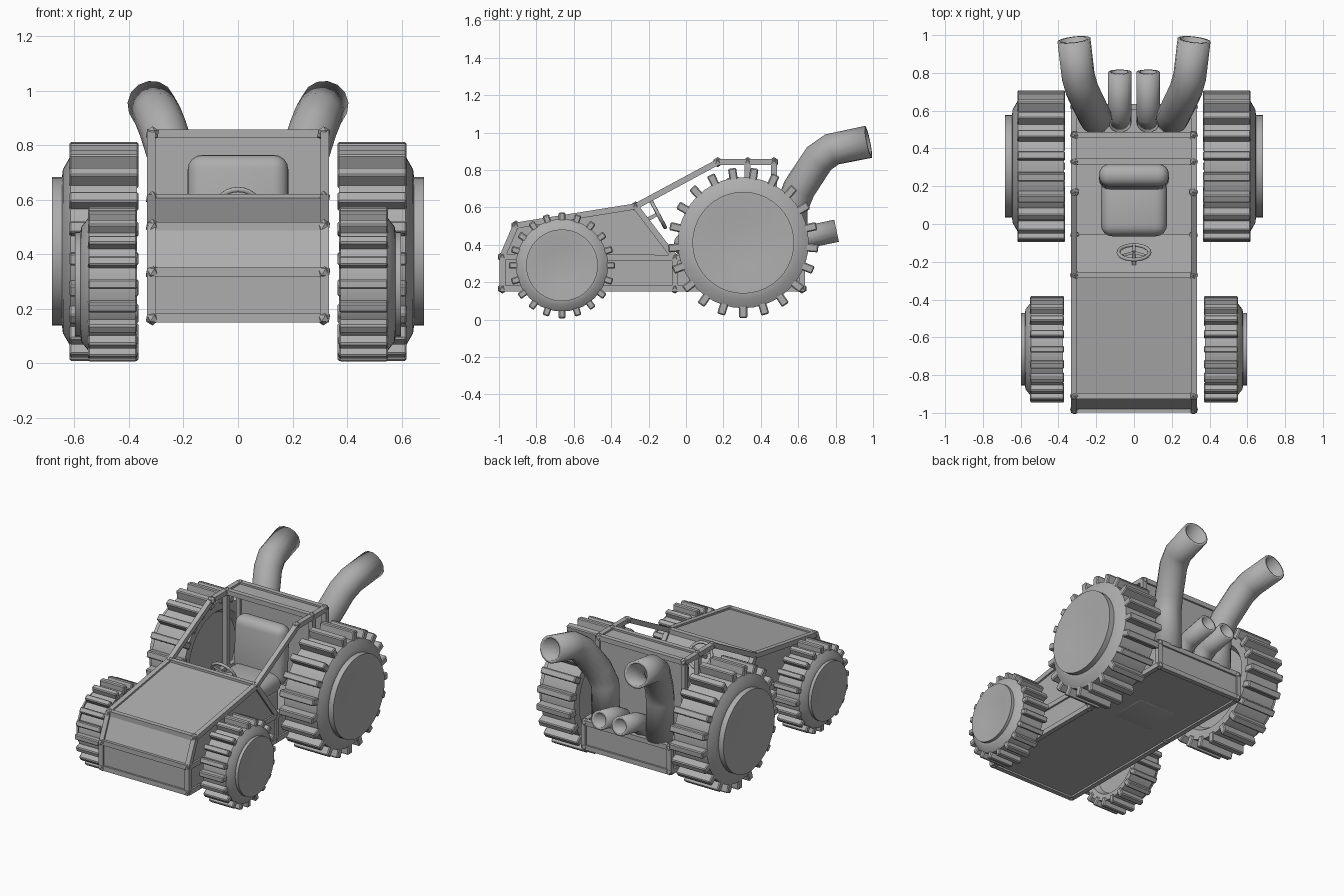
import bpy, bmesh, math
from mathutils import Vector, Matrix

if "Cube" in bpy.data.objects:
    bpy.data.objects.remove(bpy.data.objects["Cube"])

grey = bpy.data.materials.new("grey_metal")
grey.diffuse_color = (0.42, 0.42, 0.42, 1)
grey.use_nodes = True
grey.node_tree.nodes["Principled BSDF"].inputs["Base Color"].default_value = grey.diffuse_color


def finish(name, bm, smooth=True):
    bmesh.ops.recalc_face_normals(bm, faces=bm.faces[:])
    me = bpy.data.meshes.new(name)
    bm.to_mesh(me)
    bm.free()
    ob = bpy.data.objects.new(name, me)
    bpy.context.collection.objects.link(ob)
    me.materials.append(grey)
    if smooth:
        bpy.ops.object.select_all(action='DESELECT')
        ob.select_set(True)
        bpy.context.view_layer.objects.active = ob
        bpy.ops.object.shade_smooth_by_angle(angle=math.radians(35))
    return ob


def add_bar(bm, a, b, w=0.032):
    a, b = Vector(a), Vector(b)
    d = b - a
    up = Vector((1, 0, 0)) if abs(d.x) < 0.5 * d.length else Vector((0, 0, 1))
    z = d.normalized()
    x = (up - z * up.dot(z)).normalized()
    rot = Matrix((x, z.cross(x), z)).transposed().to_4x4()
    m = Matrix.Translation((a + b) / 2) @ rot @ Matrix.Diagonal((w, w, d.length + w * 0.5, 1))
    bmesh.ops.create_cube(bm, size=1, matrix=m)


# Tubular frame: side outline points (y, z), mirrored left and right
W = 0.318
P = dict(low_front=(-.982, .166), nose=(-.982, .335), hood_front=(-.91, .503),
         hood_back=(-.27, .605), roof_front=(.17, .842), roof_mid=(.33, .842),
         roof_back=(.47, .842), deck_front=(.47, .33), deck_back=(.62, .33),
         low_back=(.62, .166), mid=(-.06, .33), low_mid=(-.06, .166),
         front_mid=(-.42, .33), low_front_mid=(-.42, .166), seat_post=(.33, .33))
side_bars = ["low_front nose", "nose hood_front", "hood_front hood_back",
             "hood_back roof_front", "roof_front roof_back", "roof_back deck_front",
             "deck_front deck_back", "deck_back low_back", "low_back low_front",
             "hood_back mid", "mid low_mid", "nose mid", "mid deck_front",
             "roof_mid seat_post"]
cross = ["low_front", "nose", "hood_front", "hood_back", "roof_mid", "roof_back",
         "deck_back", "low_back", "deck_front"]
bm = bmesh.new()
for s in (-1, 1):
    for pair in side_bars:
        a, b = pair.split()
        add_bar(bm, (s * W, *P[a]), (s * W, *P[b]))
for k in cross:
    add_bar(bm, (-W, *P[k]), (W, *P[k]))
finish("frame_bars", bm, False)

# Corner joints of the frame
bm = bmesh.new()
for s in (-1, 1):
    for k in cross + ["roof_front", "mid", "low_mid"]:
        bmesh.ops.create_icosphere(bm, subdivisions=1, radius=0.027,
                                   matrix=Matrix.Translation((s * (W - .004), *P[k])))
finish("frame_joints", bm, False)


def panel(name, pts):
    bm = bmesh.new()
    bm.faces.new([bm.verts.new(p) for p in pts])
    ob = finish(name, bm, False)
    ob.modifiers.new("thickness", 'SOLIDIFY').thickness = 0.008
    ob.modifiers["thickness"].offset = 0


# Panels spanning the width between two outline points
for name, a, b in [("nose_panel", "low_front", "nose"), ("grille_panel", "nose", "hood_front"),
                   ("hood_panel", "hood_front", "hood_back"), ("firewall", "hood_back", "mid"),
                   ("floor", "low_front", "low_back"), ("roof_panel", "roof_mid", "roof_back"),
                   ("back_wall", "roof_back", "deck_front"), ("deck", "deck_front", "deck_back"),
                   ("tail_panel", "deck_back", "low_back")]:
    panel(name, [(-W, *P[a]), (W, *P[a]), (W, *P[b]), (-W, *P[b])])

# Side panels
for s, side in ((-1, "left"), (1, "right")):
    for name, keys in [("hood_side", "nose hood_front hood_back mid"),
                       ("lower_side", "low_front nose mid low_mid"),
                       ("rear_side", "low_mid mid deck_back low_back")]:
        panel(side + "_" + name, [(s * W, *P[k]) for k in keys.split()])


def wheel(name, s, cy, cz, r, x0, x1, hub_r, hub_x, count, tip, phase):
    # Lathed tyre and hub
    prof = [(x0 + .05, 0), (x0 + .05, hub_r * .95), (x0 + .012, hub_r * 1.05), (x0 + .006, r),
            (x1 - .004, r), (x1 + .024, r * .86), (x1 + .028, hub_r), (hub_x, hub_r),
            (hub_x, hub_r * .93), (hub_x - .012, hub_r * .5), (hub_x - .016, 0)]
    bm = bmesh.new()
    vs = [bm.verts.new((s * x, cy, cz + q)) for x, q in prof]
    es = [bm.edges.new(e) for e in zip(vs, vs[1:])]
    bmesh.ops.spin(bm, geom=vs + es, cent=(0, cy, cz), axis=(1, 0, 0),
                   angle=2 * math.pi, steps=40, use_merge=True)
    bmesh.ops.remove_doubles(bm, verts=bm.verts[:], dist=1e-4)
    finish(name, bm)
    # Tread bars with bevelled edges
    bm = bmesh.new()
    h = tip - r + .02
    for i in range(count):
        m = (Matrix.Translation((s * (x0 + x1) / 2, cy, cz))
             @ Matrix.Rotation(phase + 2 * math.pi * i / count, 4, 'X')
             @ Matrix.Translation((0, 0, tip - h / 2))
             @ Matrix.Diagonal((x1 - x0, .044 if r > .3 else .036, h, 1)))
        bmesh.ops.create_cube(bm, size=1, matrix=m)
    ob = finish(name + "_treads", bm, False)
    bev = ob.modifiers.new("soft_edges", 'BEVEL')
    bev.width = .006
    bev.segments = 1


for s, side in ((-1, "left"), (1, "right")):
    wheel(side + "_rear_wheel", s, .306, .411, .35, .365, .618, .272, .682, 21, .402, math.pi)
    wheel(side + "_front_wheel", s, -.663, .29, .247, .37, .55, .192, .598, 20, .283, 0)


# Exhaust pipes: hollow tubes along a path
def pipe(name, pts, r):
    cu = bpy.data.curves.new(name, 'CURVE')
    cu.dimensions = '3D'
    cu.bevel_depth = r
    cu.bevel_resolution = 5
    sp = cu.splines.new('POLY')
    sp.points.add(len(pts) - 1)
    for p, c in zip(sp.points, pts):
        p.co = (*c, 1)
    cu.materials.append(grey)
    ob = bpy.data.objects.new(name, cu)
    bpy.context.collection.objects.link(ob)
    ob.modifiers.new("wall", 'SOLIDIFY').thickness = .018


for s, side in ((-1, "left"), (1, "right")):
    pipe(side + "_tall_exhaust", [(s * .2, .56, .34), (s * .205, .565, .6), (s * .225, .605, .7),
                                  (s * .275, .71, .86), (s * .295, .78, .91),
                                  (s * .318, .975, .95)], .088)
    pipe(side + "_short_exhaust", [(s * .075, .54, .33), (s * .075, .58, .41),
                                   (s * .075, .64, .44), (s * .075, .805, .475)], .062)


# Seat: rounded cushion, back rest and base
def soft_box(name, c, size, tilt=0, width=.05):
    bm = bmesh.new()
    m = (Matrix.Translation(c) @ Matrix.Rotation(tilt, 4, 'X') @ Matrix.Diagonal((*size, 1)))
    bmesh.ops.create_cube(bm, size=1, matrix=m)
    bmesh.ops.bevel(bm, geom=bm.edges[:], offset=width, segments=4, profile=.5, affect='EDGES')
    finish(name, bm)


soft_box("seat_cushion", (0, .09, .40), (.35, .31, .13), 0, .06)
soft_box("seat_back", (0, .25, .57), (.37, .12, .39), -.06, .055)
soft_box("seat_base", (0, .1, .25), (.28, .26, .18), 0, .01)

# Steering wheel: ring, spokes and column
c = Vector((0, -.15, .565))
n = Vector((0, .88, .47)).normalized()
u = Vector((0, -.47, .88)).normalized()
bpy.ops.mesh.primitive_torus_add(major_radius=.082, minor_radius=.01, major_segments=24,
                                 minor_segments=8, location=c,
                                 rotation=n.to_track_quat('Z', 'Y').to_euler())
ring = bpy.context.object
ring.name = "steering_wheel"
ring.data.materials.append(grey)
bpy.ops.object.shade_smooth_by_angle(angle=math.radians(60))
bm = bmesh.new()
for a in (0, 120, 240):
    t = math.radians(a - 90)
    add_bar(bm, c, c + (Vector((1, 0, 0)) * math.cos(t) + u * math.sin(t)) * .08, .014)
add_bar(bm, c, c - n * .08, .02)
finish("steering_column", bm, False)
